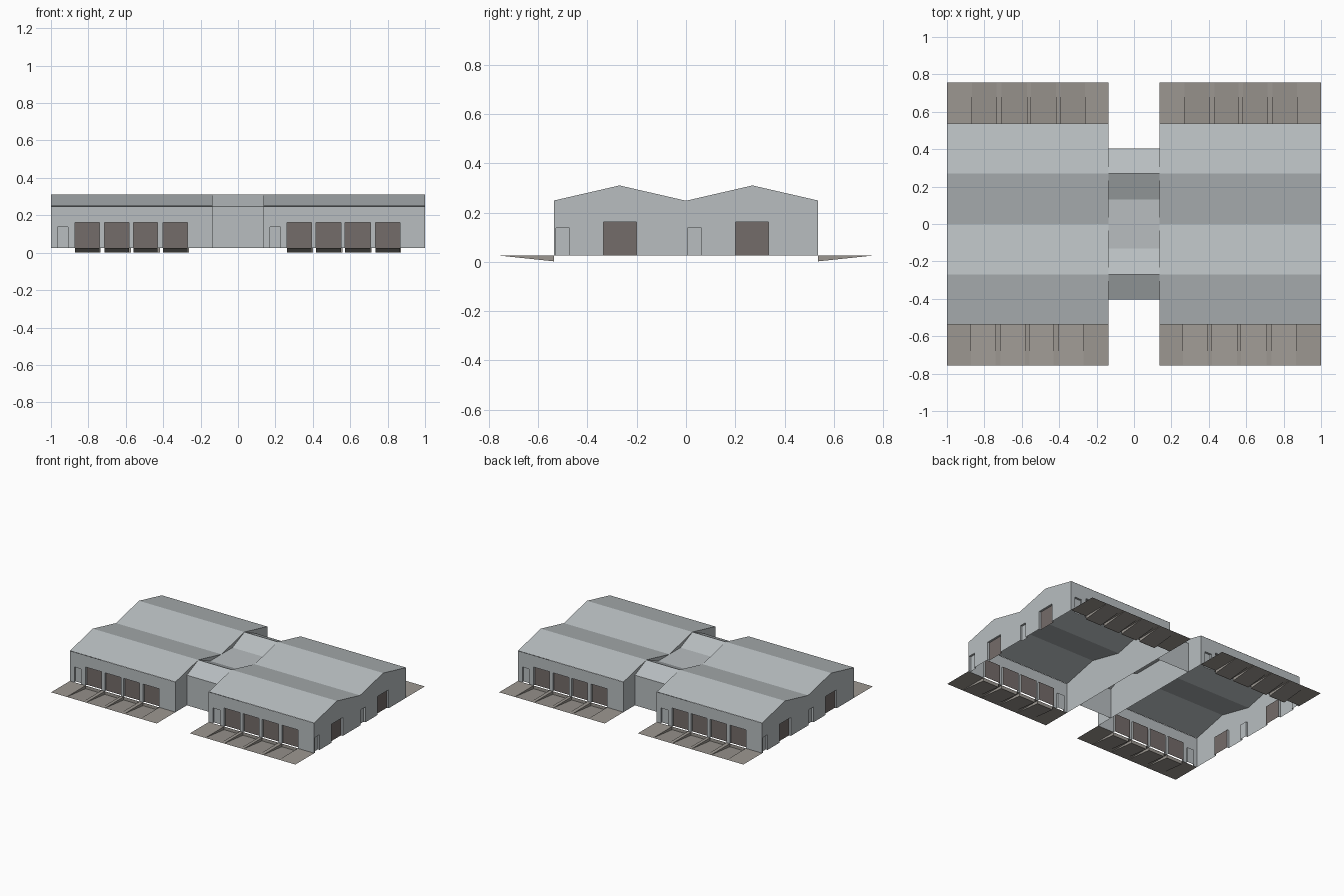
import bpy, bmesh
from mathutils import Vector as V

if "Cube" in bpy.data.objects:
    bpy.data.objects.remove(bpy.data.objects["Cube"])

X0, X1, Y = -1.0, -0.136, 0.537       # left hall bounds
YA, ZB = 0.757, 0.025                 # apron edge, floor level
EAVE, RIDGE = 0.248, 0.31
DOOR_H, MAN_H, RECESS = 0.162, 0.138, 0.015


def material(name, col):
    m = bpy.data.materials.new(name)
    m.diffuse_color = (*col, 1)
    m.use_nodes = True
    m.node_tree.nodes["Principled BSDF"].inputs["Base Color"].default_value = m.diffuse_color
    return m


CLAD = material("grey cladding", (0.48, 0.515, 0.53))
DOOR = material("brown door", (0.175, 0.150, 0.143))
CONC = material("concrete", (0.335, 0.312, 0.285))


def quad(bm, pts, out, mat=0):
    """Face turned so that it looks along 'out'."""
    f = bm.faces.new([bm.verts.new(p) for p in pts])
    f.normal_update()
    if f.normal.dot(V(out)) < 0:
        f.normal_flip()
    f.material_index = mat


def finish(bm, name, mats):
    bmesh.ops.remove_doubles(bm, verts=bm.verts, dist=1e-5)
    me = bpy.data.meshes.new(name)
    bm.to_mesh(me)
    bm.free()
    for m in mats:
        me.materials.append(m)
    ob = bpy.data.objects.new(name, me)
    bpy.context.collection.objects.link(ob)
    # the opposite hall is the same part turned half round
    if name.startswith("left"):
        twin = bpy.data.objects.new(name.replace("left", "right"), me)
        twin.rotation_euler.z = 3.14159265
        bpy.context.collection.objects.link(twin)
    return ob


def roof_z(y):
    return RIDGE - abs(abs(y) - 0.27) / 0.27 * (RIDGE - EAVE)


def wall(bm, place, out, u0, u1, top, openings=(), breaks=()):
    """Wall in vertical strips, with recessed doors (a, b, height, material)."""
    cuts = sorted({u0, u1, *breaks, *[u for o in openings for u in o[:2]]})
    for a, b in zip(cuts, cuts[1:]):
        mid = (a + b) / 2
        low = max([o[2] for o in openings if o[0] < mid < o[1]], default=ZB)
        quad(bm, [place(a, 0, low), place(b, 0, low),
                  place(b, 0, top(b)), place(a, 0, top(a))], out)
    r = RECESS
    for a, b, h, mat in openings:
        quad(bm, [place(a, r, ZB), place(b, r, ZB), place(b, r, h), place(a, r, h)], out, mat)
        quad(bm, [place(a, 0, h), place(b, 0, h), place(b, r, h), place(a, r, h)], (0, 0, -1))
        for u, w in ((a, b), (b, a)):
            quad(bm, [place(u, 0, ZB), place(u, r, ZB), place(u, r, h), place(u, 0, h)],
                 place(w, 0, 0) - place(u, 0, 0))


# Door layout
front_bays = [(-0.872, -0.74), (-0.715, -0.583), (-0.56, -0.43), (-0.402, -0.27)]
back_bays = [(-0.866, -0.735), (-0.708, -0.573), (-0.55, -0.417), (-0.392, -0.262)]
front_open = [(a, b, DOOR_H, 1) for a, b in front_bays] + [(-0.965, -0.908, MAN_H, 0)]
back_open = [(a, b, DOOR_H, 1) for a, b in back_bays] + [(-0.228, -0.17, MAN_H, 0)]
gable_open = [(-0.334, -0.202, DOOR_H, 1), (0.202, 0.334, DOOR_H, 1),
              (0.473, 0.528, MAN_H, 0), (-0.062, -0.007, MAN_H, 0)]
eave = lambda u: EAVE

# Hall walls
bm = bmesh.new()
wall(bm, lambda u, d, z: V((u, -Y + d, z)), (0, -1, 0), X0, X1, eave, front_open)
wall(bm, lambda u, d, z: V((u, Y - d, z)), (0, 1, 0), X0, X1, eave, back_open)
wall(bm, lambda u, d, z: V((X0 + d, u, z)), (-1, 0, 0), -Y, Y, roof_z, gable_open, (-0.27, 0, 0.27))
wall(bm, lambda u, d, z: V((X1 - d, u, z)), (1, 0, 0), -Y, Y, roof_z, (), (-0.27, 0, 0.27))
finish(bm, "left_hall_walls", [CLAD, DOOR])


def roof(bm, x0, x1, profile):
    for (a, za), (b, zb) in zip(profile, profile[1:]):
        quad(bm, [(x0, a, za), (x1, a, za), (x1, b, zb), (x0, b, zb)], (0, 0, 1))


# Hall double-pitched roof
bm = bmesh.new()
roof(bm, X0, X1, [(y, roof_z(y)) for y in (-Y, -0.27, 0, 0.27, Y)])
finish(bm, "left_hall_roof", [CLAD])

# Link building: two small ridges with a flat valley between
bm = bmesh.new()
YL = 0.404
prof = [(-YL, EAVE), (-0.27, RIDGE), (-0.13, EAVE), (0.13, EAVE), (0.27, RIDGE), (YL, EAVE)]
roof(bm, X1, -X1, prof)
for s in (-1, 1):
    wall(bm, lambda u, d, z: V((u, s * YL, z)), (0, s, 0), X1, -X1, eave)
finish(bm, "link_building", [CLAD])

# Loading aprons: level strips with a ramp sinking to each dock door
for name, s, bays in (("left_front_apron", -1, front_bays), ("left_back_apron", 1, back_bays)):
    bm = bmesh.new()
    cuts = sorted({X0, X1, *[u for b in bays for u in b]})
    for a, b in zip(cuts, cuts[1:]):
        ramp = (a, b) in bays
        z = 0.002 if ramp else ZB
        quad(bm, [(a, s * Y, z), (b, s * Y, z), (b, s * YA, ZB), (a, s * YA, ZB)], (0, 0, 1))
        if ramp:
            # dock face under the door and the pit sides
            quad(bm, [(a, s * Y, 0), (b, s * Y, 0), (b, s * Y, ZB), (a, s * Y, ZB)], (0, s, 0))
            for u, d in ((a, 1), (b, -1)):
                quad(bm, [(u, s * Y, z), (u, s * YA, ZB), (u, s * Y, ZB)], (d, 0, 0))
    finish(bm, name, [CONC])
